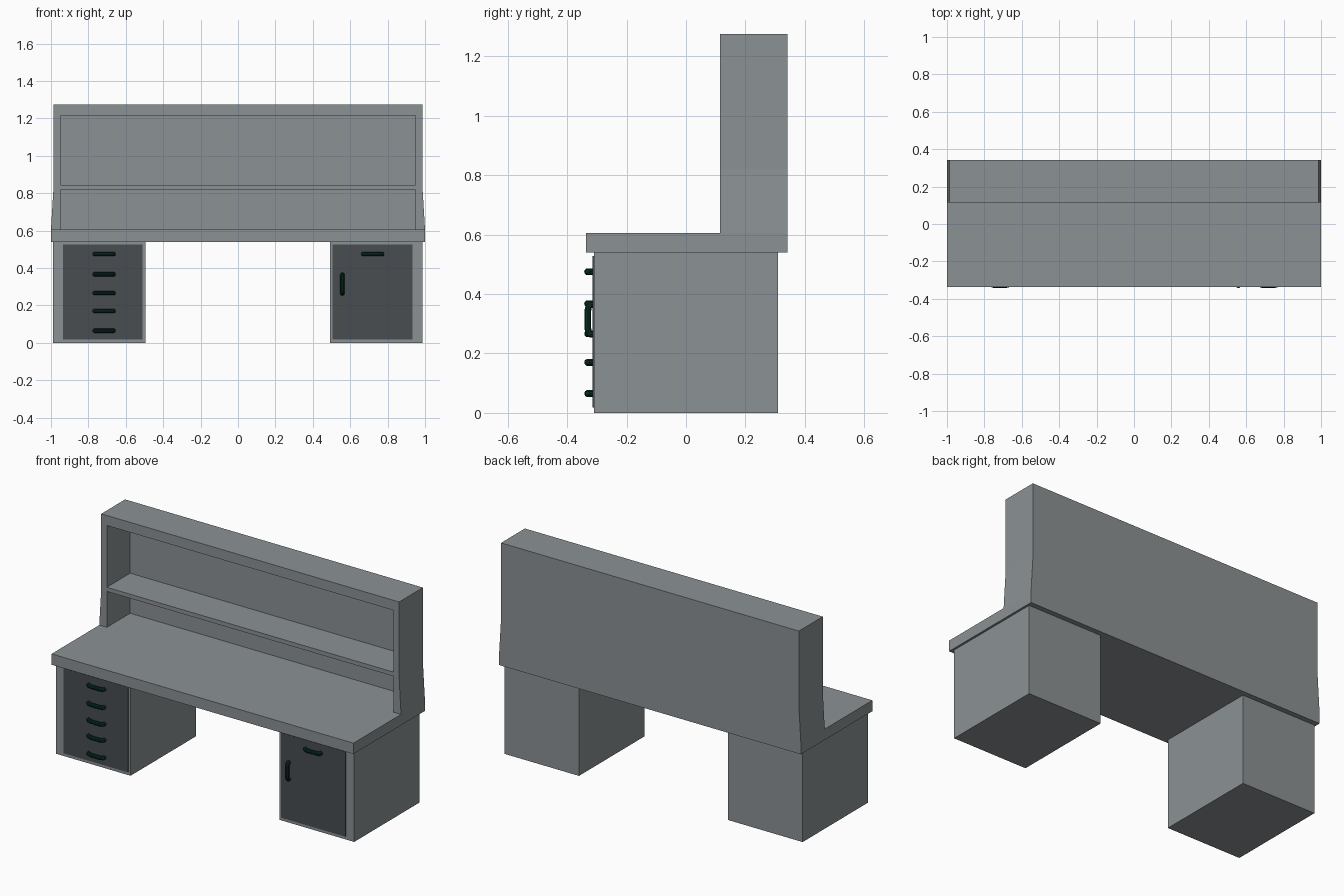
import bpy, bmesh
from mathutils import Vector

if "Cube" in bpy.data.objects:
    bpy.data.objects.remove(bpy.data.objects["Cube"])


def material(name, rgb):
    m = bpy.data.materials.new(name)
    m.diffuse_color = (*rgb, 1)
    m.use_nodes = True
    m.node_tree.nodes["Principled BSDF"].inputs["Base Color"].default_value = m.diffuse_color
    return m


GREY = material("body grey", (0.26, 0.285, 0.295))
DARK = material("dark panel grey", (0.066, 0.075, 0.082))
GREEN = material("dark green handle", (0.003, 0.024, 0.016))


def add_object(name, bm, mat):
    bmesh.ops.recalc_face_normals(bm, faces=bm.faces[:])
    me = bpy.data.meshes.new(name)
    bm.to_mesh(me)
    bm.free()
    me.materials.append(mat)
    ob = bpy.data.objects.new(name, me)
    bpy.context.collection.objects.link(ob)
    return ob


def prism(name, outline, y0, y1, mat):
    """Extrude an (x, z) outline from y0 to y1."""
    bm = bmesh.new()
    face = bm.faces.new([bm.verts.new((x, y0, z)) for x, z in outline])
    ext = bmesh.ops.extrude_face_region(bm, geom=[face])
    verts = [g for g in ext["geom"] if isinstance(g, bmesh.types.BMVert)]
    bmesh.ops.translate(bm, verts=verts, vec=(0, y1 - y0, 0))
    return add_object(name, bm, mat)


def box(name, x0, x1, y0, y1, z0, z1, mat):
    return prism(name, [(x0, z0), (x1, z0), (x1, z1), (x0, z1)], y0, y1, mat)


def cut(target, cutter):
    mod = target.modifiers.new("cut", "BOOLEAN")
    mod.operation = "DIFFERENCE"
    mod.solver = "EXACT"
    mod.object = cutter
    bpy.context.view_layer.objects.active = target
    bpy.ops.object.modifier_apply(modifier=mod.name)
    bpy.data.objects.remove(cutter)


# Worktop and shelf unit: one solid, flared at the foot of the side panels
half = [(1.0, 0.54), (1.0, 0.605), (0.987, 0.82), (0.987, 1.275)]
outline = half + [(-x, z) for x, z in reversed(half)]
desk = prism("worktop_and_shelf_unit", outline, -0.336, 0.341, GREY)
cut(desk, box("front_cutter", -1.2, 1.2, -0.6, 0.115, 0.605, 1.5, GREY))
cut(desk, box("upper_cutter", -0.95, 0.95, 0.0, 0.336, 0.845, 1.215, GREY))
cut(desk, box("lower_cutter", -0.95, 0.95, 0.0, 0.336, 0.605, 0.82, GREY))

# Cabinets with dark front panels
for side, x0, p0, p1 in (("left", -0.99, -0.936, -0.51),
                         ("right", 0.492, 0.505, 0.932)):
    box(side + "_cabinet", x0, x0 + 0.495, -0.31, 0.31, 0, 0.54, GREY)
    box(side + "_front_panel", p0, p1, -0.314, -0.309, 0.018, 0.527, DARK)


# Bow handles: a round bar swept along an arched path
def handle(name, x, z, vertical=False):
    path = [(-0.050, -0.311), (-0.050, -0.320), (-0.044, -0.327),
            (-0.030, -0.3305), (0.030, -0.3305), (0.044, -0.327),
            (0.050, -0.320), (0.050, -0.311)]
    cu = bpy.data.curves.new(name, "CURVE")
    cu.dimensions = "3D"
    cu.bevel_depth = 0.012
    cu.bevel_resolution = 3
    cu.use_fill_caps = True
    sp = cu.splines.new("POLY")
    sp.points.add(len(path) - 1)
    for p, (t, y) in zip(sp.points, path):
        p.co = (x, y, z + t, 1) if vertical else (x + t, y, z, 1)
    cu.materials.append(GREEN)
    ob = bpy.data.objects.new(name, cu)
    bpy.context.collection.objects.link(ob)
    bpy.ops.object.select_all(action="DESELECT")
    ob.select_set(True)
    bpy.context.view_layer.objects.active = ob
    bpy.ops.object.convert(target="MESH")
    bpy.ops.object.shade_smooth_by_angle()


for i, z in enumerate((0.475, 0.367, 0.266, 0.17, 0.065)):
    handle(f"drawer_handle_{i + 1}", -0.716, z)
handle("right_drawer_handle", 0.72, 0.475)
handle("door_handle", 0.558, 0.314, vertical=True)
